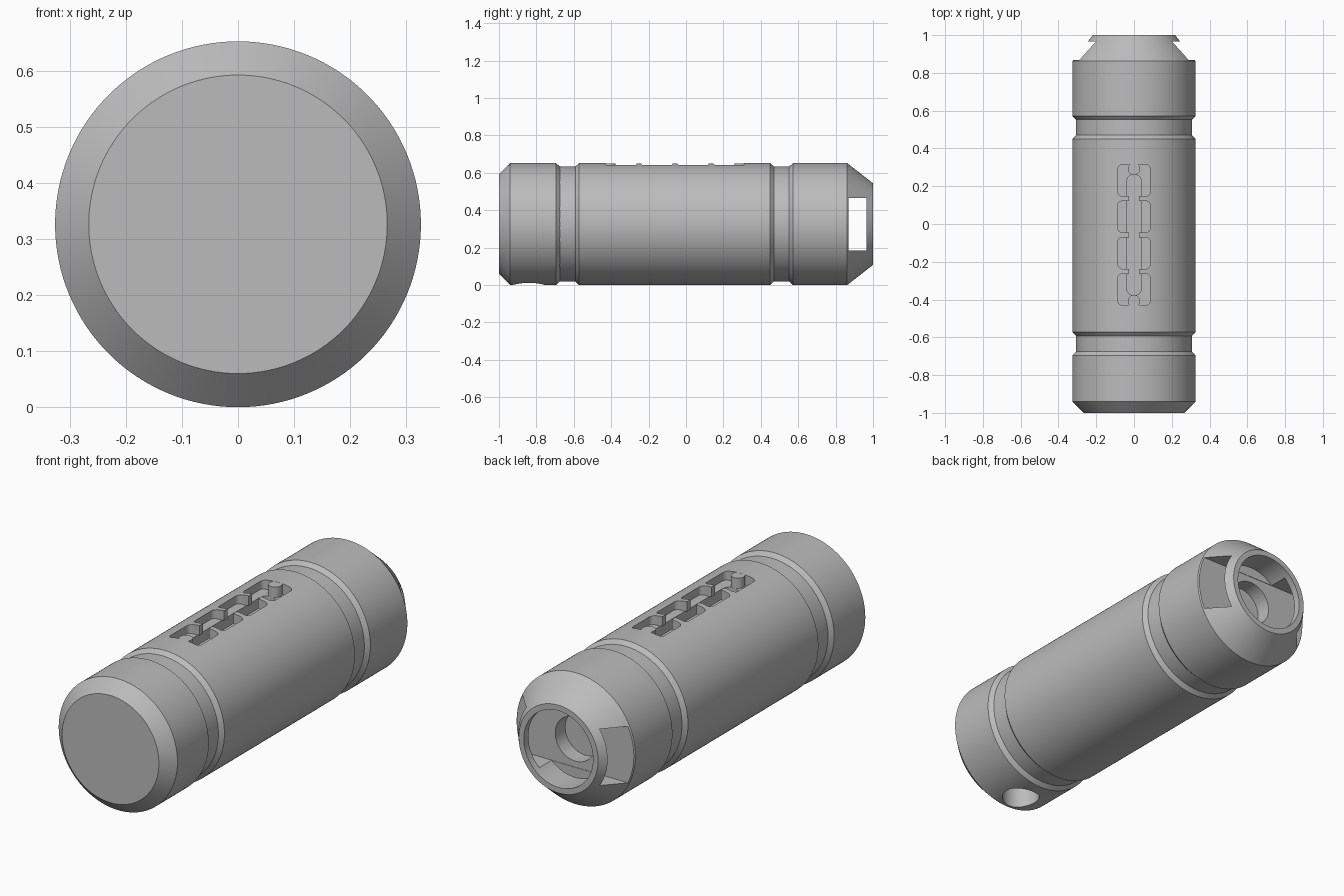
import bpy, bmesh, math
from mathutils import Vector

if "Cube" in bpy.data.objects:
    bpy.data.objects.remove(bpy.data.objects["Cube"], do_unlink=True)

R = 0.326

grey = bpy.data.materials.new("plain grey")
grey.use_nodes = True
grey.diffuse_color = (0.5, 0.5, 0.5, 1)
grey.node_tree.nodes["Principled BSDF"].inputs["Base Color"].default_value = (0.5, 0.5, 0.5, 1)


def to_object(name, bm):
    bmesh.ops.recalc_face_normals(bm, faces=bm.faces)
    mesh = bpy.data.meshes.new(name)
    bm.to_mesh(mesh)
    bm.free()
    mesh.materials.append(grey)
    obj = bpy.data.objects.new(name, mesh)
    bpy.context.collection.objects.link(obj)
    return obj


def lathe(name, profile, steps=128):
    """Turn (y, radius) points about the long axis."""
    bm = bmesh.new()
    verts = [bm.verts.new((r, y, 0)) for y, r in profile]
    edges = [bm.edges.new(pair) for pair in zip(verts, verts[1:])]
    bmesh.ops.spin(bm, geom=verts + edges, cent=(0, 0, 0), axis=(0, 1, 0),
                   angle=math.tau, steps=steps)
    bmesh.ops.remove_doubles(bm, verts=bm.verts, dist=1e-5)
    bmesh.ops.translate(bm, verts=bm.verts, vec=(0, 0, R))
    return to_object(name, bm)


def rounded_prism(name, y, half_x, half_y, z0, z1, radius, steps=8):
    """Upright prism with rounded corners, centred on x = 0."""
    bm = bmesh.new()
    ring = []
    for quarter, (sx, sy) in enumerate(((1, 1), (-1, 1), (-1, -1), (1, -1))):
        for i in range(steps + 1):
            a = math.pi / 2 * (quarter + i / steps)
            ring.append(bm.verts.new((sx * (half_x - radius) + radius * math.cos(a),
                                      y + sy * (half_y - radius) + radius * math.sin(a), z0)))
    bmesh.ops.remove_doubles(bm, verts=ring, dist=1e-5)
    base = bm.faces.new([v for v in ring if v.is_valid])
    top = bmesh.ops.extrude_face_region(bm, geom=[base])["geom"]
    bmesh.ops.translate(bm, vec=(0, 0, z1 - z0),
                        verts=[v for v in top if isinstance(v, bmesh.types.BMVert)])
    return to_object(name, bm)


def box(name, low, high):
    bm = bmesh.new()
    bmesh.ops.create_cube(bm, size=1)
    low, high = Vector(low), Vector(high)
    bmesh.ops.scale(bm, verts=bm.verts, vec=high - low)
    bmesh.ops.translate(bm, verts=bm.verts, vec=(low + high) / 2)
    return to_object(name, bm)


def select_only(obj):
    bpy.ops.object.select_all(action='DESELECT')
    obj.select_set(True)
    bpy.context.view_layer.objects.active = obj


def cut(obj, cutter):
    select_only(obj)
    mod = obj.modifiers.new("cut", 'BOOLEAN')
    mod.operation = 'DIFFERENCE'
    mod.solver = 'EXACT'
    mod.object = cutter
    bpy.ops.object.modifier_apply(modifier=mod.name)
    bpy.data.objects.remove(cutter, do_unlink=True)


def groove(start, end, floor=0.307, slope=0.02):
    return [(start, R), (start + slope, floor), (end - slope, floor), (end, R)]


# Turned body: bevelled front, two grooves, tapered rear with a stepped bore
body = lathe("body", [(-1, 0), (-1, 0.266), (-0.94, R)]
             + groove(-0.695, -0.572) + groove(0.45, 0.572)
             + [(0.862, R), (1, 0.218), (1, 0.19), (0.87, 0.19),
                (0.87, 0.11), (0.79, 0.11), (0.79, 0)])

# Cross slot through the tapered rear
cut(body, box("slot_cutter", (-0.5, 0.868, R - 0.14), (0.5, 0.965, R + 0.14)))

# Round hole under the front
cut(body, rounded_prism("hole_cutter", -0.84, 0.088, 0.088, -0.1, 0.15, 0.088))

# Toothed window on top: four linked bays over a deeper channel
MID, PITCH, SHELF = -0.058, 0.1925, 0.6
for i in range(4):
    cut(body, rounded_prism("bay_cutter", MID + (i - 1.5) * PITCH,
                            0.085, 0.083, SHELF, 0.8, 0.022))
cut(body, rounded_prism("neck_cutter", MID, 0.026, 0.33, SHELF, 0.8, 0.02))
cut(body, rounded_prism("channel_cutter", MID, 0.038, 0.32, 0.55, SHELF + 0.002, 0.036))

# Rounded posts at both ends of the window
posts = [rounded_prism(name, MID + side * 0.35, 0.032, 0.032, 0.545, 0.651, 0.032)
         for name, side in (("front_post", -1), ("rear_post", 1))]

for obj in [body] + posts:
    select_only(obj)
    bpy.ops.object.shade_smooth_by_angle(angle=math.radians(25))
